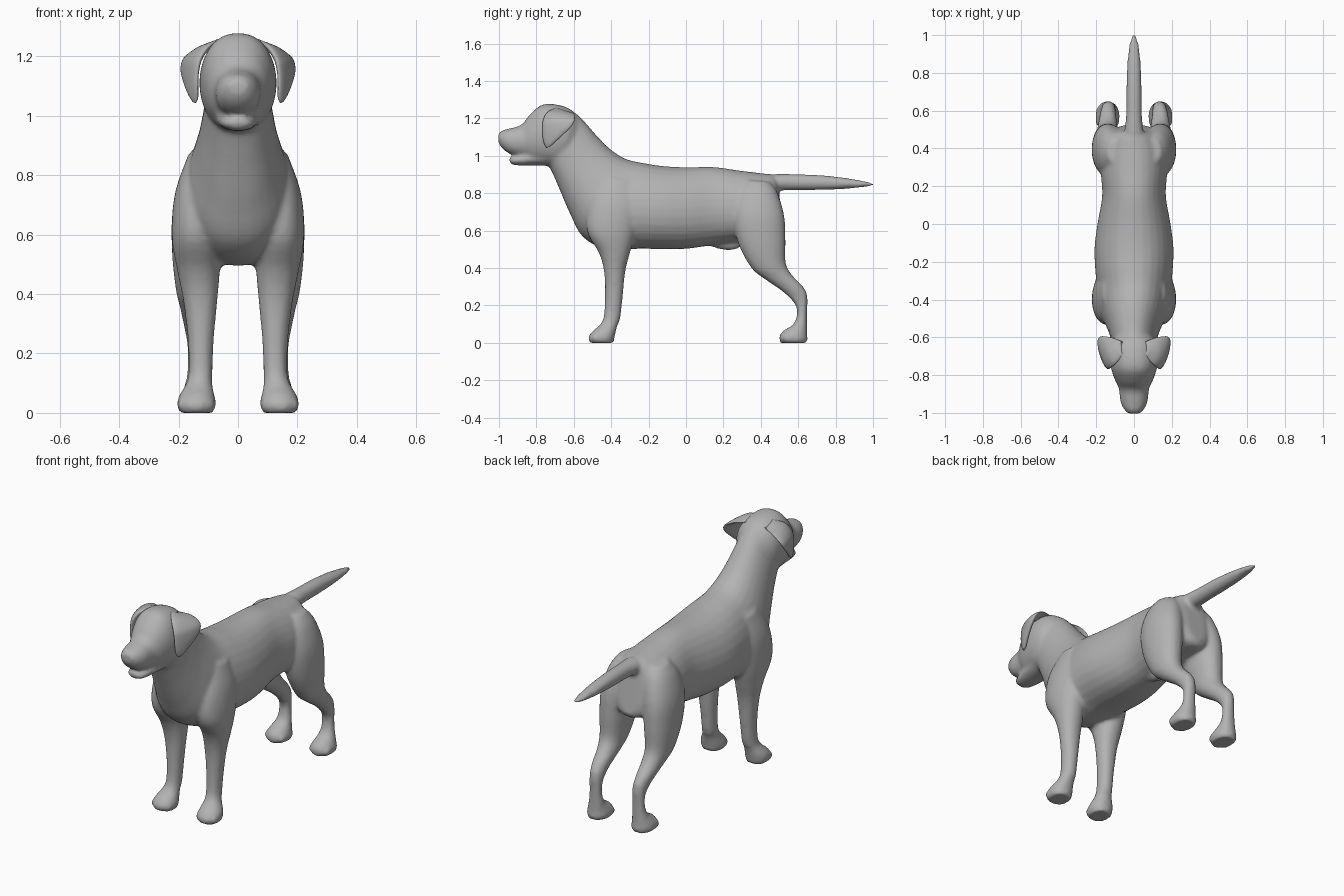
import bpy, bmesh, math
from mathutils import Vector

coat = bpy.data.materials.new("grey_coat")
coat.diffuse_color = (0.45, 0.45, 0.45, 1)


def spline(a, b, c, d, t):
    """Smooth interpolation between section values b and c."""
    return [q + 0.5 * t * (r - p + t * (2 * p - 5 * q + 4 * r - s + t * (3 * (q - r) + s - p)))
            for p, q, r, s in zip(a, b, c, d)]


def loft(bm, sections, side=1, egg=0.0, power=1.0, n=28, steps=5):
    """Skin oval rings. Section: y, z, x of one edge, y, z, x of the other, half width."""
    rings = []
    m = len(sections)
    dense = []
    for i in range(m - 1):
        quad = [sections[min(max(j, 0), m - 1)] for j in (i - 1, i, i + 1, i + 2)]
        dense += [spline(*quad, k / steps) for k in range(steps)]
    dense.append(sections[-1])
    for y0, z0, x0, y1, z1, x1, w in dense:
        p, q = Vector((x0 * side, y0, z0)), Vector((x1 * side, y1, z1))
        mid, half = (p + q) / 2, (q - p) / 2
        across = Vector((0, half.z, -half.y)).cross(half).normalized()
        if abs(across.x) < 0.5:
            across = Vector((1, 0, 0))
        ring = []
        for k in range(n):
            a = 2 * math.pi * k / n
            c, s = math.cos(a), math.sin(a)
            s = math.copysign(abs(s) ** power, s)
            ring.append(bm.verts.new(mid + half * c + across * w * s * (1 - egg * c)))
        rings.append(ring)
    faces = [bm.faces.new(rings[0]), bm.faces.new(rings[-1])]
    for r, t in zip(rings, rings[1:]):
        for k in range(n):
            faces.append(bm.faces.new((r[k], r[(k + 1) % n], t[(k + 1) % n], t[k])))
    bmesh.ops.recalc_face_normals(bm, faces=faces)


def flat(rows, x=0.0):
    """Rows y, z, y, z, half width on the plane at x."""
    return [(a, b, x, c, d, x, w) for a, b, c, d, w in rows]


def make_object(name, bm):
    mesh = bpy.data.meshes.new(name)
    bm.to_mesh(mesh)
    bm.free()
    mesh.materials.append(coat)
    mesh.polygons.foreach_set("use_smooth", [True] * len(mesh.polygons))
    ob = bpy.data.objects.new(name, mesh)
    bpy.context.collection.objects.link(ob)
    return ob


body = bmesh.new()

# Torso and neck, rump to throat
loft(body, flat([
    (.53, .60, .49, .84, .06), (.505, .57, .47, .895, .12), (.40, .56, .40, .907, .165),
    (.28, .54, .28, .922, .175), (.15, .523, .15, .940, .168), (0, .503, 0, .939, .193),
    (-.12, .501, -.12, .945, .208), (-.25, .503, -.22, .960, .205),
    (-.42, .498, -.32, .983, .190), (-.55, .565, -.40, 1.032, .167),
    (-.62, .69, -.47, 1.10, .138), (-.68, .83, -.54, 1.18, .117),
    (-.725, .93, -.60, 1.235, .108), (-.76, .98, -.66, 1.25, .09)]), egg=.10, power=.9)

# Skull and muzzle
loft(body, flat([
    (-.58, 1.02, -.575, 1.20, .08), (-.64, .97, -.62, 1.25, .122), (-.70, .945, -.69, 1.274, .13),
    (-.77, .955, -.77, 1.273, .12), (-.82, .965, -.835, 1.22, .10), (-.86, .99, -.88, 1.166, .08),
    (-.93, 1.005, -.94, 1.147, .073), (-.978, 1.035, -.982, 1.135, .054),
    (-1.004, 1.072, -1.004, 1.115, .026)]), power=.85)

# Lower jaw
loft(body, flat([
    (-.70, .945, -.70, 1.04, .085), (-.80, .948, -.80, 1.03, .075), (-.88, .948, -.88, 1.01, .062),
    (-.925, .952, -.925, .998, .048), (-.945, .965, -.945, .99, .025)]))

# Nose pad
loft(body, flat([
    (-.94, 1.08, -.94, 1.14, .03), (-.975, 1.072, -.975, 1.14, .046),
    (-1.003, 1.08, -1.003, 1.12, .032)]))

# Tail
loft(body, flat([
    (.40, .80, .40, .895, .06), (.48, .812, .48, .902, .052), (.56, .816, .56, .902, .043),
    (.70, .817, .70, .898, .041), (.84, .822, .84, .884, .036), (.94, .832, .94, .867, .027),
    (.99, .838, .99, .856, .016), (1.007, .842, 1.007, .85, .006)]))

# Belly sheath
loft(body, flat([
    (.10, .53, .10, .57, .02), (.16, .507, .16, .57, .03), (.22, .495, .22, .57, .034),
    (.27, .502, .27, .57, .03), (.32, .53, .32, .57, .015)]))


def leg(rows, side):
    loft(body, [(a, b, x, c, d, x, w) for a, b, c, d, x, w in rows], side, power=.9)


front_leg = [
    (-.515, 0, -.385, 0, .14, .056), (-.522, .03, -.383, .025, .14, .066),
    (-.50, .062, -.375, .06, .138, .059), (-.462, .095, -.368, .09, .132, .046),
    (-.44, .14, -.352, .13, .126, .040), (-.433, .25, -.338, .25, .125, .044),
    (-.438, .38, -.325, .38, .127, .058), (-.465, .48, -.30, .48, .133, .072),
    (-.53, .60, -.27, .59, .14, .083), (-.52, .75, -.24, .73, .135, .077),
    (-.46, .88, -.26, .87, .105, .06)]

hind_leg = [
    (.505, 0, .645, 0, .14, .055), (.498, .03, .650, .02, .14, .064),
    (.52, .065, .648, .045, .14, .056), (.575, .10, .647, .09, .137, .042),
    (.594, .16, .647, .15, .135, .035), (.58, .21, .648, .255, .135, .036),
    (.52, .272, .622, .305, .138, .043), (.42, .342, .565, .365, .14, .055),
    (.35, .40, .533, .43, .143, .066), (.28, .53, .532, .55, .14, .082),
    (.25, .68, .525, .68, .132, .088), (.27, .80, .49, .80, .11, .075),
    (.32, .87, .45, .86, .09, .05)]

for side in (-1, 1):
    leg(front_leg, side)
    leg(hind_leg, side)
    # Toes on all four paws
    for tip in (-.495, .525):
        for dx, back in ((-.045, .018), (-.016, 0), (.016, 0), (.045, .018)):
            y = tip + back
            x = .14 + dx
            loft(body, flat([(y - .026, .018, y - .026, .03, .008), (y - .01, .003, y - .01, .05, .018),
                             (y + .04, .003, y + .04, .06, .018)], x), side, n=12)

# Fuse the overlapping volumes into one soft skin
dog = make_object("body", body)
remesh = dog.modifiers.new("fuse", 'REMESH')
remesh.mode = 'VOXEL'
remesh.voxel_size = 0.011
remesh.use_smooth_shade = True
smooth = dog.modifiers.new("soften", 'SMOOTH')
smooth.factor = 0.5
smooth.iterations = 5

# Hanging ears
ear = [
    (-.69, 1.258, .06, -.62, 1.235, .07, .018), (-.74, 1.235, .10, -.60, 1.225, .125, .024),
    (-.765, 1.19, .128, -.595, 1.195, .175, .022), (-.768, 1.14, .137, -.615, 1.155, .188, .018),
    (-.765, 1.09, .138, -.66, 1.11, .178, .015), (-.755, 1.058, .138, -.70, 1.073, .163, .012),
    (-.745, 1.043, .142, -.725, 1.05, .152, .005)]
for side, name in ((-1, "ear_left"), (1, "ear_right")):
    bm = bmesh.new()
    loft(bm, ear, side)
    make_object(name, bm)
